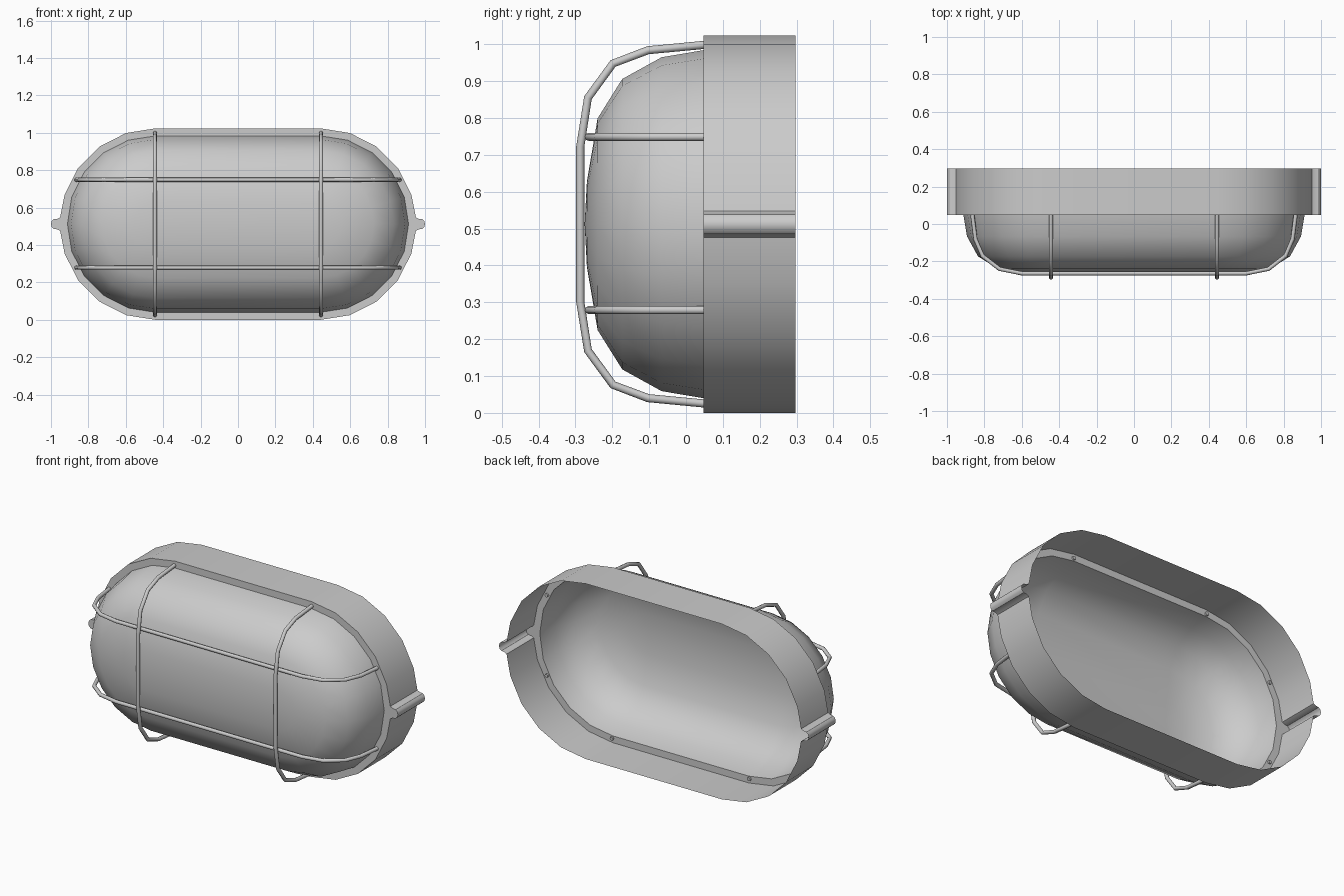
import bpy, bmesh
from math import sin, cos, pi

if "Cube" in bpy.data.objects:
    bpy.data.objects.remove(bpy.data.objects["Cube"])

CZ = 0.512      # height of the lamp's centre line
HALF = 0.44     # half length of the straight sides
SEG = 10        # segments per rounded end


def stadium(r, tab=None):
    """Stadium outline (x, z); optional tab points replace the tip of each end."""
    pts = []
    for s in (1, -1):
        for i in range(SEG + 1):
            a = -pi / 2 + pi * i / SEG
            if tab and i == SEG // 2:
                pts += [(s * x, CZ + s * z) for x, z in tab]
            else:
                pts.append((s * (HALF + r * cos(a)), CZ + s * r * sin(a)))
    return pts


def ring(bm, pts, y):
    return [bm.verts.new((x, y, z)) for x, z in pts]


def bridge(bm, a, b):
    n = len(a)
    for i in range(n):
        j = (i + 1) % n
        bm.faces.new((a[i], a[j], b[j], b[i]))


def finish(bm, name, angle):
    bmesh.ops.remove_doubles(bm, verts=bm.verts, dist=1e-5)
    bmesh.ops.recalc_face_normals(bm, faces=bm.faces)
    me = bpy.data.meshes.new(name)
    bm.to_mesh(me)
    bm.free()
    ob = bpy.data.objects.new(name, me)
    bpy.context.collection.objects.link(ob)
    bpy.ops.object.select_all(action='DESELECT')
    ob.select_set(True)
    bpy.context.view_layer.objects.active = ob
    bpy.ops.object.shade_smooth_by_angle(angle=angle)
    return ob


def wire(name, half_path):
    """Round bar through the given points."""
    cu = bpy.data.curves.new(name, 'CURVE')
    cu.dimensions = '3D'
    cu.bevel_depth = 0.011
    cu.bevel_resolution = 2
    cu.use_fill_caps = True
    sp = cu.splines.new('POLY')
    sp.points.add(len(half_path) - 1)
    for p, co in zip(sp.points, half_path):
        p.co = (*co, 1)
    sp.use_smooth = True
    ob = bpy.data.objects.new(name, cu)
    bpy.context.collection.objects.link(ob)


# Housing: open-backed wall with side tabs and a front flange
half_tab = [(0.951, -0.036), (0.967, -0.028), (0.985, -0.026), (0.996, -0.016)]
tab = half_tab + [(1.0, 0)] + [(x, -z) for x, z in reversed(half_tab)]
outline = stadium(0.512, tab)
bm = bmesh.new()
front = ring(bm, outline, 0.047)
bridge(bm, front, ring(bm, outline, 0.297))
inner = ring(bm, stadium(0.472), 0.047)
edges = []
for loop in (front, inner):
    for a, b in zip(loop, loop[1:] + loop[:1]):
        edges.append(bm.edges.get((a, b)) or bm.edges.new((a, b)))
bmesh.ops.triangle_fill(bm, edges=edges, use_beauty=True, normal=(0, -1, 0))
finish(bm, "housing", 0.6)

# Domed cover
profile = [(0.472, 0.047), (0.453, -0.066), (0.394, -0.173),
           (0.287, -0.24), (0.115, -0.269), (0.0, -0.275)]
bm = bmesh.new()
rings = [ring(bm, stadium(r), y) for r, y in profile]
for a, b in zip(rings, rings[1:]):
    bridge(bm, a, b)
bmesh.ops.dissolve_degenerate(bm, dist=1e-5, edges=bm.edges)
finish(bm, "dome_cover", pi)

# Guard bars: two upright, two lengthwise
up = [(0.487, 0.055), (0.472, -0.103), (0.436, -0.198),
      (0.343, -0.266), (0.21, -0.287)]
along = [(0.865, 0.055), (0.848, -0.08), (0.81, -0.17),
         (0.72, -0.24), (0.60, -0.264)]
for s, side, level in ((-1, "left", "lower"), (1, "right", "upper")):
    wire("guard_upright_" + side,
         [(s * 0.444, y, CZ + d) for d, y in up] +
         [(s * 0.444, y, CZ - d) for d, y in reversed(up)])
    z = CZ + 0.002 + s * 0.235
    wire("guard_lengthwise_" + level,
         [(x, y, z) for x, y in along] + [(-x, y, z) for x, y in reversed(along)])
